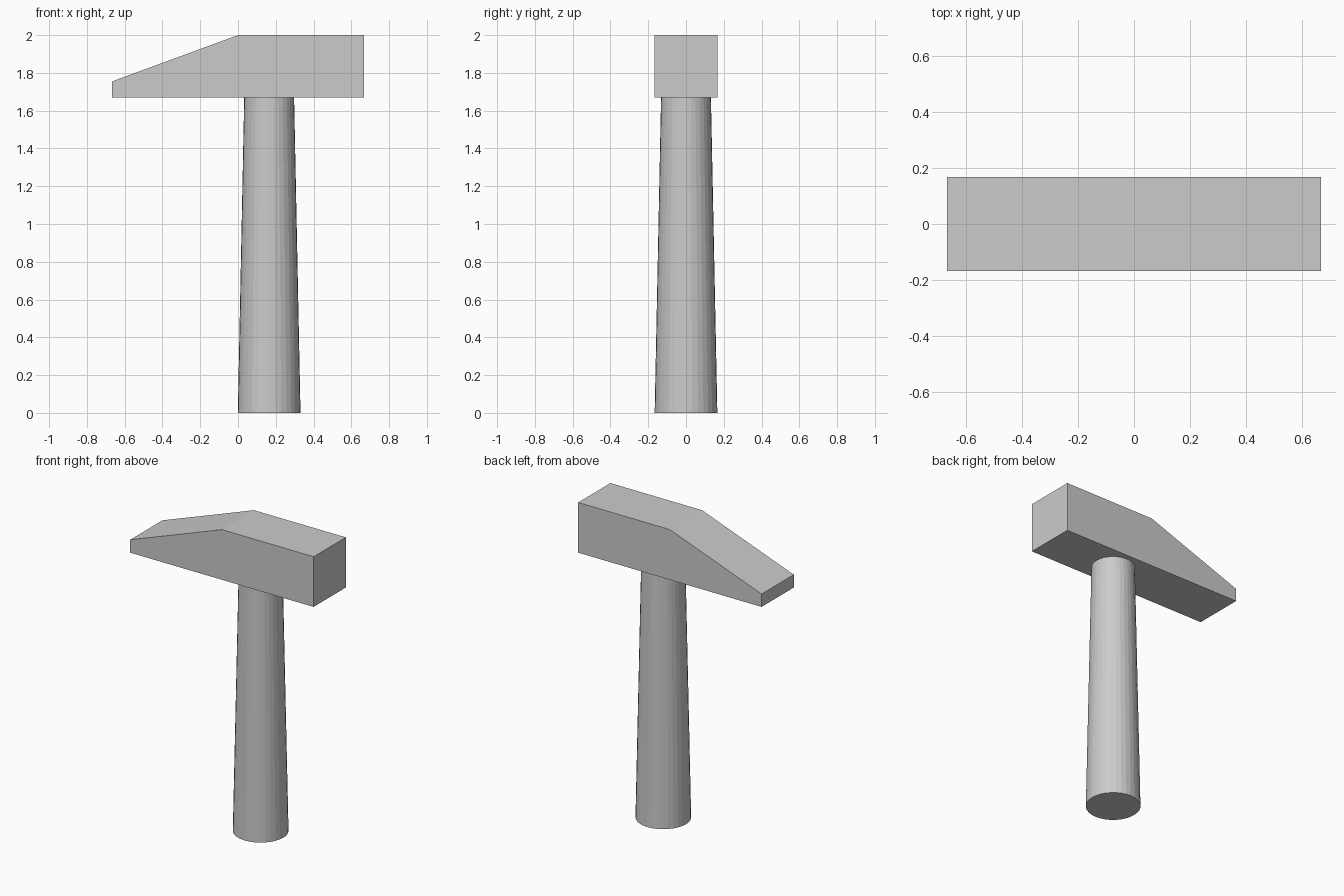
import bpy
import bmesh

if "Cube" in bpy.data.objects:
    bpy.data.objects.remove(bpy.data.objects["Cube"])

# Handle: tapered round shaft
bpy.ops.mesh.primitive_cone_add(vertices=32, radius1=0.166, radius2=0.132,
                                depth=1.67, location=(0.165, 0, 0.835))
bpy.context.object.name = "handle"

# Head: side profile with sloped peen, extruded across the width
HALF_WIDTH = 0.167
profile = [(-0.667, 1.67), (0.667, 1.67), (0.667, 2.0), (0.0, 2.0), (-0.667, 1.755)]

bm = bmesh.new()
side = bm.faces.new([bm.verts.new((x, -HALF_WIDTH, z)) for x, z in profile])
extruded = bmesh.ops.extrude_face_region(bm, geom=[side], use_keep_orig=True)["geom"]
bmesh.ops.translate(bm, vec=(0, 2 * HALF_WIDTH, 0),
                    verts=[v for v in extruded if isinstance(v, bmesh.types.BMVert)])
bmesh.ops.recalc_face_normals(bm, faces=bm.faces)
mesh = bpy.data.meshes.new("head")
bm.to_mesh(mesh)
bm.free()
head = bpy.data.objects.new("head", mesh)
bpy.context.collection.objects.link(head)
